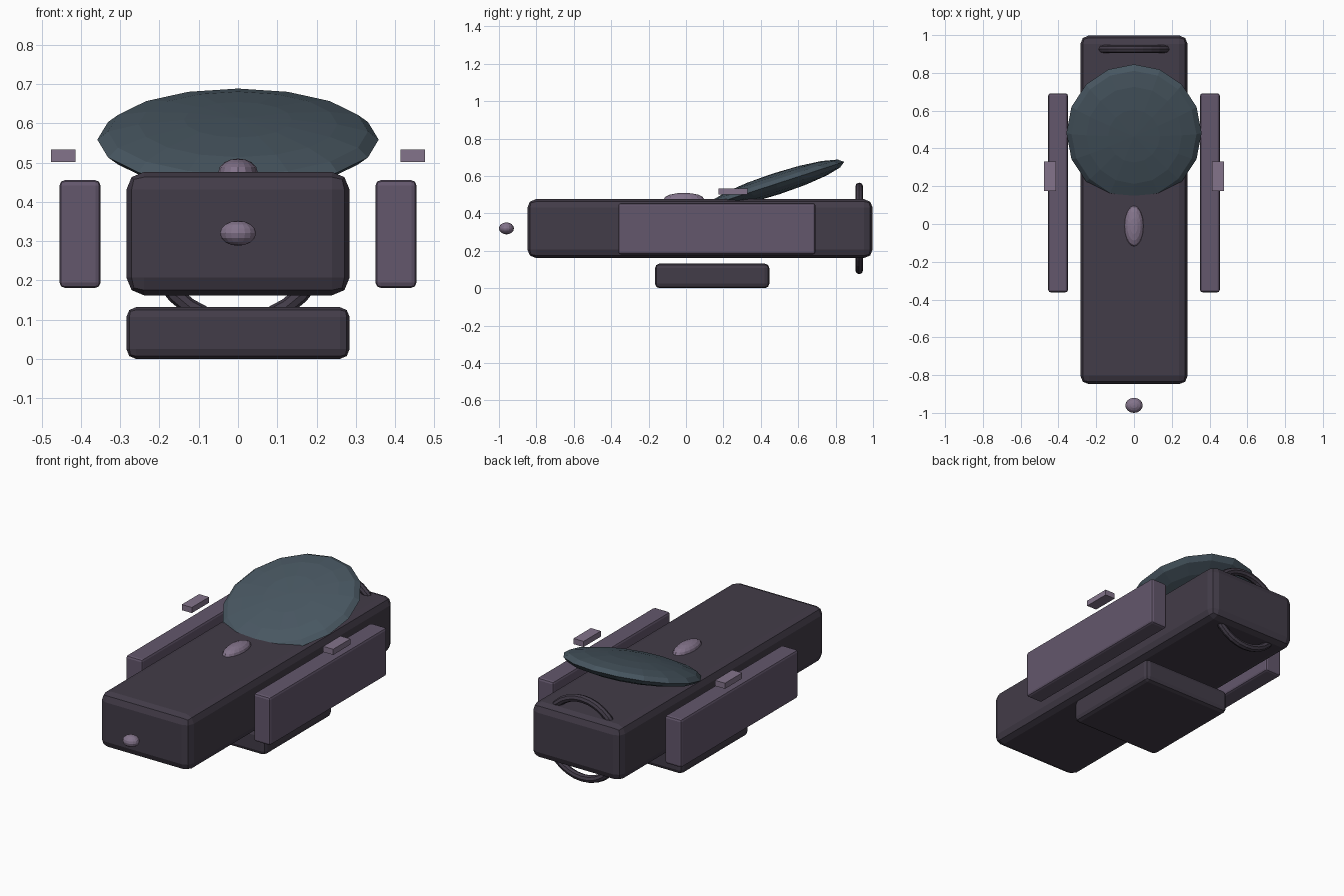
import bpy, math

if "Cube" in bpy.data.objects:
    bpy.data.objects.remove(bpy.data.objects["Cube"])


def material(name, rgb):
    m = bpy.data.materials.new(name)
    m.diffuse_color = (*rgb, 1)
    m.use_nodes = True
    m.node_tree.nodes["Principled BSDF"].inputs["Base Color"].default_value = m.diffuse_color
    return m


DARK = material("dark_hull", (0.055, 0.045, 0.065))
PANEL = material("panel_purple", (0.125, 0.095, 0.15))
LIGHT = material("light_purple", (0.23, 0.175, 0.26))
DISH = material("dish_slate", (0.065, 0.095, 0.12))


def finish(name, mat):
    ob = bpy.context.object
    ob.name = name
    ob.data.materials.append(mat)
    return ob


def box(name, lo, hi, mat, bevel=0.0, segments=2):
    centre = [(a + b) / 2 for a, b in zip(lo, hi)]
    bpy.ops.mesh.primitive_cube_add(size=1, location=centre)
    ob = finish(name, mat)
    ob.scale = [b - a for a, b in zip(lo, hi)]
    bpy.ops.object.transform_apply(location=False, rotation=False, scale=True)
    if bevel:
        mod = ob.modifiers.new("bevel", 'BEVEL')
        mod.width, mod.segments = bevel, segments
    return ob


def ellipsoid(name, centre, radii, mat, segments=16, rings=8, tilt=0.0):
    bpy.ops.mesh.primitive_uv_sphere_add(
        segments=segments, ring_count=rings, radius=1, location=centre,
        rotation=(math.radians(tilt), 0, 0))
    ob = finish(name, mat)
    ob.scale = radii
    return ob


# Long hull and the block hanging under it
box("hull", (-0.284, -0.848, 0.162), (0.284, 0.998, 0.476), DARK, 0.045)
box("belly_block", (-0.284, -0.166, 0.0), (0.284, 0.446, 0.132), DARK, 0.025)

# Side panels with small blocks floating above them
for side, s in (("left", -1), ("right", 1)):
    xs = sorted((s * 0.35, s * 0.454))
    box(side + "_panel", (xs[0], -0.362, 0.181), (xs[1], 0.692, 0.455), PANEL, 0.013)
    xs = sorted((s * 0.413, s * 0.476))
    box(side + "_small_block", (xs[0], 0.175, 0.501), (xs[1], 0.33, 0.533), LIGHT)

# Tilted lens-shaped dish
ellipsoid("dish", (0, 0.482, 0.558), (0.358, 0.382, 0.058), DISH, tilt=18)

# Top dome and nose bead
ellipsoid("top_dome", (0, -0.011, 0.476), (0.05, 0.108, 0.034), LIGHT)
ellipsoid("nose_bead", (0, -0.96, 0.32), (0.046, 0.04, 0.032), LIGHT)

# Ring around the rear of the hull
bpy.ops.mesh.primitive_torus_add(
    major_radius=0.224, minor_radius=0.021, major_segments=32, minor_segments=8,
    location=(0, 0.926, 0.32), rotation=(math.pi / 2, 0, 0))
finish("rear_ring", DARK)
